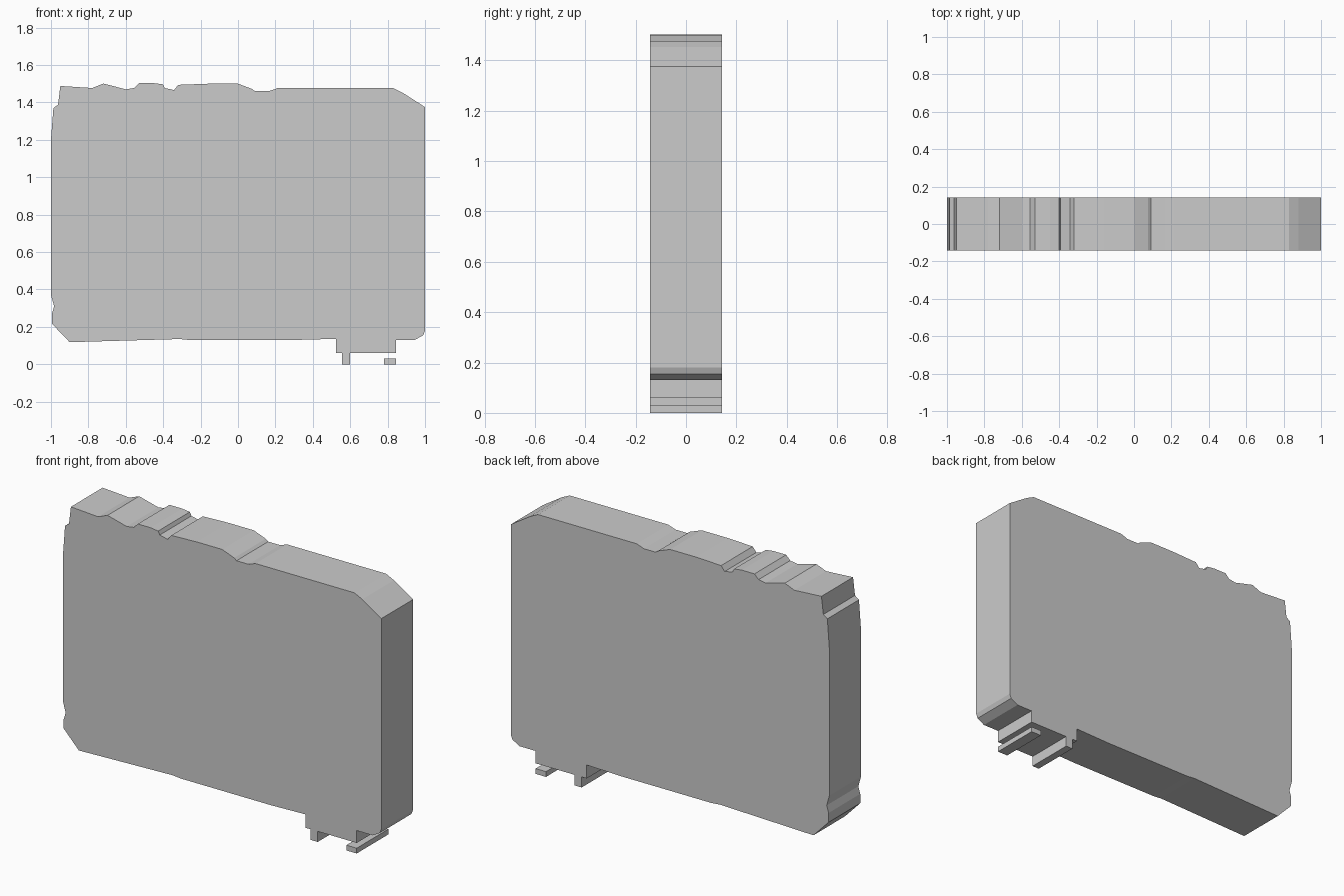
import bpy, bmesh

HALF_DEPTH = 0.142


def extrude_profile(name, points):
    """Extrude an x/z outline (counter-clockwise from the front) along y."""
    bm = bmesh.new()
    face = bm.faces.new([bm.verts.new((x, -HALF_DEPTH, z)) for x, z in points])
    ext = bmesh.ops.extrude_face_region(bm, geom=[face])
    verts = [g for g in ext["geom"] if isinstance(g, bmesh.types.BMVert)]
    bmesh.ops.translate(bm, verts=verts, vec=(0, 2 * HALF_DEPTH, 0))
    bmesh.ops.recalc_face_normals(bm, faces=bm.faces[:])
    mesh = bpy.data.meshes.new(name)
    bm.to_mesh(mesh)
    bm.free()
    obj = bpy.data.objects.new(name, mesh)
    bpy.context.collection.objects.link(obj)
    return obj


# Outline of the slab, side by side
bottom = [(-0.995, 0.217), (-0.9, 0.118), (-0.8, 0.121), (-0.31, 0.135),
          (-0.26, 0.13), (0.3, 0.13), (0.524, 0.136)]
foot = [(0.524, 0.06), (0.556, 0.06), (0.556, 0), (0.6, 0), (0.6, 0.06),
        (0.845, 0.06), (0.845, 0.13)]
right = [(0.945, 0.13), (0.99, 0.155), (1, 0.18), (1, 1.375)]
top = [(0.88, 1.452), (0.83, 1.476), (0.21, 1.476), (0.165, 1.46),
       (0.09, 1.46), (0.075, 1.472), (0, 1.5), (-0.16, 1.5),
       (-0.32, 1.494), (-0.342, 1.466), (-0.392, 1.477), (-0.402, 1.497),
       (-0.45, 1.503), (-0.53, 1.503), (-0.555, 1.477), (-0.6, 1.47),
       (-0.72, 1.501), (-0.78, 1.477), (-0.95, 1.488)]
left = [(-0.962, 1.388), (-0.987, 1.37), (-1, 1.2), (-1, 0.37),
        (-0.983, 0.31), (-0.995, 0.27)]
extrude_profile("slab_body", bottom + foot + right + top + left)

# Separate strip floating under the foot
extrude_profile("foot_strip", [(0.78, 0), (0.845, 0), (0.845, 0.03), (0.78, 0.03)])
